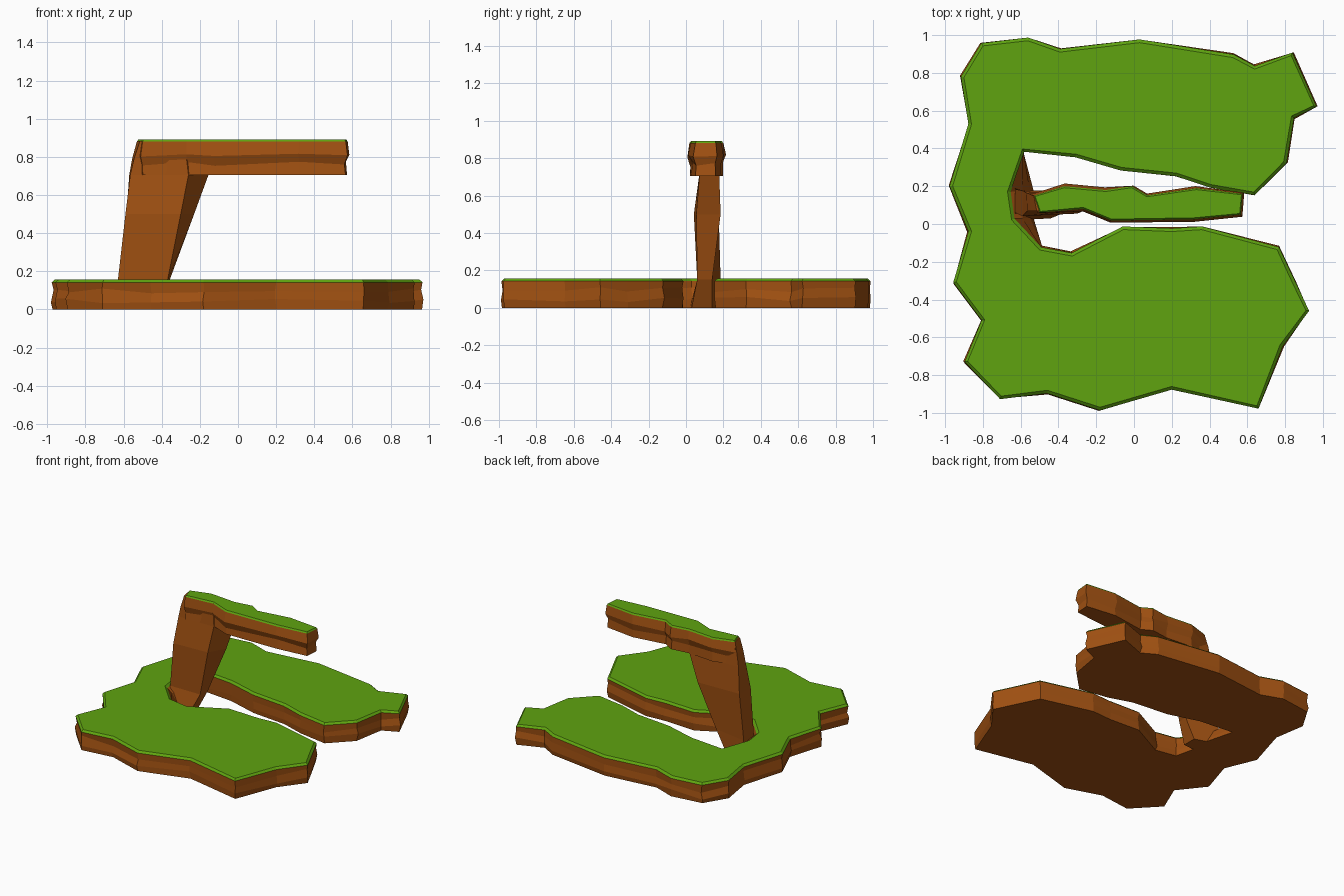
import bpy, bmesh, random
from mathutils import Vector

if "Cube" in bpy.data.objects:
    bpy.data.objects.remove(bpy.data.objects["Cube"])

random.seed(4)


def material(name, rgb):
    m = bpy.data.materials.new(name)
    m.diffuse_color = (*rgb, 1)
    m.use_nodes = True
    m.node_tree.nodes["Principled BSDF"].inputs["Base Color"].default_value = m.diffuse_color
    return m


SOIL = material("brown soil", (0.36, 0.083, 0.006))
GRASS = material("grass green", (0.115, 0.37, 0.005))


def offset(points, d):
    """Push a clockwise outline outwards by d."""
    out = []
    for i, p in enumerate(points):
        a = (p - points[i - 1]).normalized()
        b = (points[(i + 1) % len(points)] - p).normalized()
        n = Vector((-a.y - b.y, a.x + b.x)).normalized()
        out.append(p + n * d)
    return out


def loft(name, rings, grass_rings=0):
    """Skin stacked rings; the last bands and the cap become grass."""
    bm = bmesh.new()
    loops = [[bm.verts.new(v) for v in ring] for ring in rings]
    n = len(loops[0])
    bm.faces.new(loops[0])
    for k in range(len(loops) - 1):
        for i in range(n):
            j = (i + 1) % n
            f = bm.faces.new((loops[k][i], loops[k][j], loops[k + 1][j], loops[k + 1][i]))
            f.material_index = int(k >= len(loops) - 1 - grass_rings)
    cap = bm.faces.new(loops[-1])
    cap.material_index = int(grass_rings > 0)
    bmesh.ops.recalc_face_normals(bm, faces=bm.faces)
    me = bpy.data.meshes.new(name)
    bm.to_mesh(me)
    bm.free()
    me.materials.append(SOIL)
    me.materials.append(GRASS)
    ob = bpy.data.objects.new(name, me)
    bpy.context.collection.objects.link(ob)
    return ob


def rocky_rings(outline, levels):
    """levels: (height, offset, sideways jitter, height jitter)"""
    rings = []
    for z, d, jit, zj in levels:
        rings.append([Vector((p.x + random.uniform(-jit, jit),
                              p.y + random.uniform(-jit, jit),
                              z + random.uniform(-zj, zj)))
                      for p in offset(outline, d)])
    return rings


# C-shaped ground slab with a grass top
ground = [Vector(p) for p in (
    (-.92, .78), (-.81, .96), (-.56, .99), (-.39, .93), (.03, .98), (.53, .90),
    (.64, .84), (.84, .91), (.97, .62), (.85, .56), (.81, .32), (.64, .15),
    (.40, .19), (.22, .25), (-.07, .28), (-.31, .35), (-.58, .38), (-.65, .17),
    (-.63, .03), (-.49, -.12), (-.33, -.15), (-.06, -.01), (.20, -.02), (.36, -.01),
    (.77, -.12), (.86, -.31), (.93, -.46), (.79, -.65), (.66, -.98), (.20, -.88),
    (-.18, -.99), (-.46, -.90), (-.71, -.93), (-.90, -.73), (-.81, -.51),
    (-.96, -.31), (-.88, -.04), (-.98, .20), (-.88, .53))]
rings = rocky_rings(ground, [
    (0, -.008, .003, 0), (.045, 0, .006, .015), (.095, -.008, .006, .015),
    (.142, -.003, 0, 0), (.157, -.02, 0, 0)])
# the soil under the notch slopes out towards the foot of the post
for ring, x in zip(rings[:3], (-.53, -.55, -.59)):
    for i in (17, 18):
        ring[i].x = x
loft("ground_slab", rings, 1)

# Overhanging beam with a grass top
beam = [Vector(p) for p in (
    (-.53, .15), (-.37, .20), (-.15, .18), (-.01, .20), (.07, .152), (.33, .19),
    (.575, .16), (.565, .05), (.32, .025), (-.12, .018), (-.27, .08), (-.50, .06))]
rings = rocky_rings(beam, [
    (.705, -.002, .002, 0), (.765, -.006, .005, .012), (.81, .009, .006, .012),
    (.88, 0, 0, 0), (.891, -.008, 0, 0)])
loft("beam", rings, 1)

# Leaning post: corners front-left, front-right, back-right, back-left
post = [
    (0, (-.62, .02), (-.44, .03), (-.44, .14), (-.62, .20)),
    (.15, (-.63, .06), (-.37, .06), (-.36, .14), (-.63, .185)),
    (.50, (-.59, .042), (-.30, .055), (-.23, .185), (-.585, .175)),
    (.705, (-.565, .07), (-.26, .072), (-.155, .178), (-.57, .165)),
    (.79, (-.545, .068), (-.27, .082), (-.20, .17), (-.555, .16)),
    (.882, (-.515, .068), (-.32, .085), (-.32, .165), (-.53, .148))]
loft("post", [[(x, y, z) for x, y in pts] for z, *pts in post])
